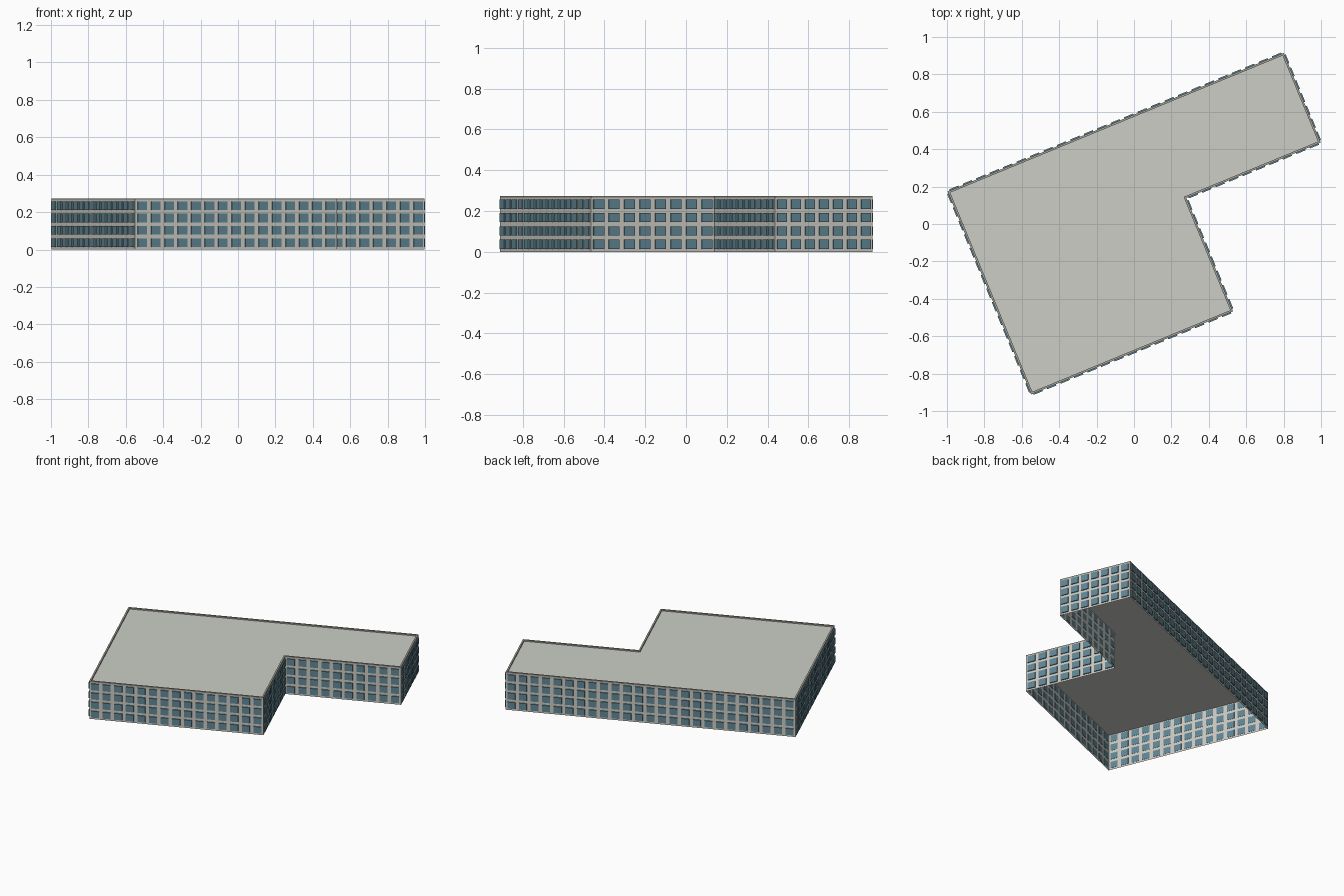
import bpy, bmesh, math
from mathutils import Vector

if "Cube" in bpy.data.objects:
    bpy.data.objects.remove(bpy.data.objects["Cube"])

ANGLE = math.radians(22.4)
U = Vector((math.cos(ANGLE), math.sin(ANGLE), 0))    # along the long wing
V = Vector((-math.sin(ANGLE), math.cos(ANGLE), 0))   # across the long wing
FLOORS, FLOOR_H = 4, 0.066
WALL_TOP, RIM_TOP = FLOORS * FLOOR_H, 0.273
PROUD = 0.007                                        # window plate overhang


def material(name, rgb):
    m = bpy.data.materials.new(name)
    lin = [((c / 255 + 0.055) / 1.055) ** 2.4 for c in rgb]
    m.diffuse_color = (*lin, 1)
    m.use_nodes = True
    m.node_tree.nodes["Principled BSDF"].inputs["Base Color"].default_value = m.diffuse_color
    return m


wall_mat = material("pale stone", (204, 202, 194))
glass_mat = material("blue glass", (95, 134, 148))
roof_mat = material("grey roof", (204, 206, 198))
rim_mat = material("parapet grey", (165, 163, 155))

# L-shaped footprint, counter-clockwise, with the window count of each side
a = Vector((-0.997, 0.174, 0))
steps = [-V * 1.174, U * 1.167, V * 0.655, U * 0.777, V * 0.519]
counts = [15, 15, 8, 10, 7, 25]
plan = [a]
for s in steps:
    plan.append(plan[-1] + s)


def at_height(points, z):
    return [Vector((p.x, p.y, z)) for p in points]


def inset_plan(points, d):
    """Move every side of the footprint inwards by d."""
    out = []
    for i, p in enumerate(points):
        e0 = (p - points[i - 1]).normalized()
        e1 = (points[(i + 1) % len(points)] - p).normalized()
        n0, n1 = Vector((-e0.y, e0.x, 0)), Vector((-e1.y, e1.x, 0))
        out.append(p + (n0 + n1) * d)      # all corners are square
    return out


def make_object(name, faces, mat):
    bm = bmesh.new()
    for pts in faces:
        bm.faces.new([bm.verts.new(p) for p in pts])
    bmesh.ops.remove_doubles(bm, verts=bm.verts, dist=1e-5)
    me = bpy.data.meshes.new(name)
    bm.to_mesh(me)
    bm.free()
    me.materials.append(mat)
    ob = bpy.data.objects.new(name, me)
    bpy.context.collection.objects.link(ob)
    return ob


def ring(lower, upper):
    """Quads joining two matching loops."""
    n = len(lower)
    return [[lower[i], lower[(i + 1) % n], upper[(i + 1) % n], upper[i]]
            for i in range(n)]


# Window plates standing slightly proud of both sides of the thin walls
panes = []
for i, n in enumerate(counts):
    p, q = plan[i], plan[(i + 1) % len(plan)]
    t = (q - p) / n
    out = Vector((t.y, -t.x, 0)).normalized() * PROUD
    for c in range(n):
        for f in range(FLOORS):
            rect = [p + t * (c + x) + Vector((0, 0, (f + z) * FLOOR_H))
                    for x, z in ((.16, .2), (.84, .2), (.84, .9), (.16, .9))]
            front = [v + out for v in rect]
            back = [v - out * 0.2 for v in rect]
            panes += ring(back, front) + [front, back[::-1]]
make_object("windows", panes, glass_mat)

# Thin outer walls, open underneath
lo, hi = at_height(plan, WALL_TOP), at_height(plan, RIM_TOP)
make_object("outer_walls", ring(plan, lo), wall_mat)

# Parapet rim around the roof edge
inner = inset_plan(plan, 0.011)
in_hi, in_lo = at_height(inner, RIM_TOP), at_height(inner, WALL_TOP)
make_object("roof_parapet",
            ring(lo, hi) + ring(hi, in_hi) + ring(in_hi, in_lo), rim_mat)

# Flat roof inside the parapet
make_object("flat_roof", [at_height(plan, WALL_TOP)], roof_mat)
